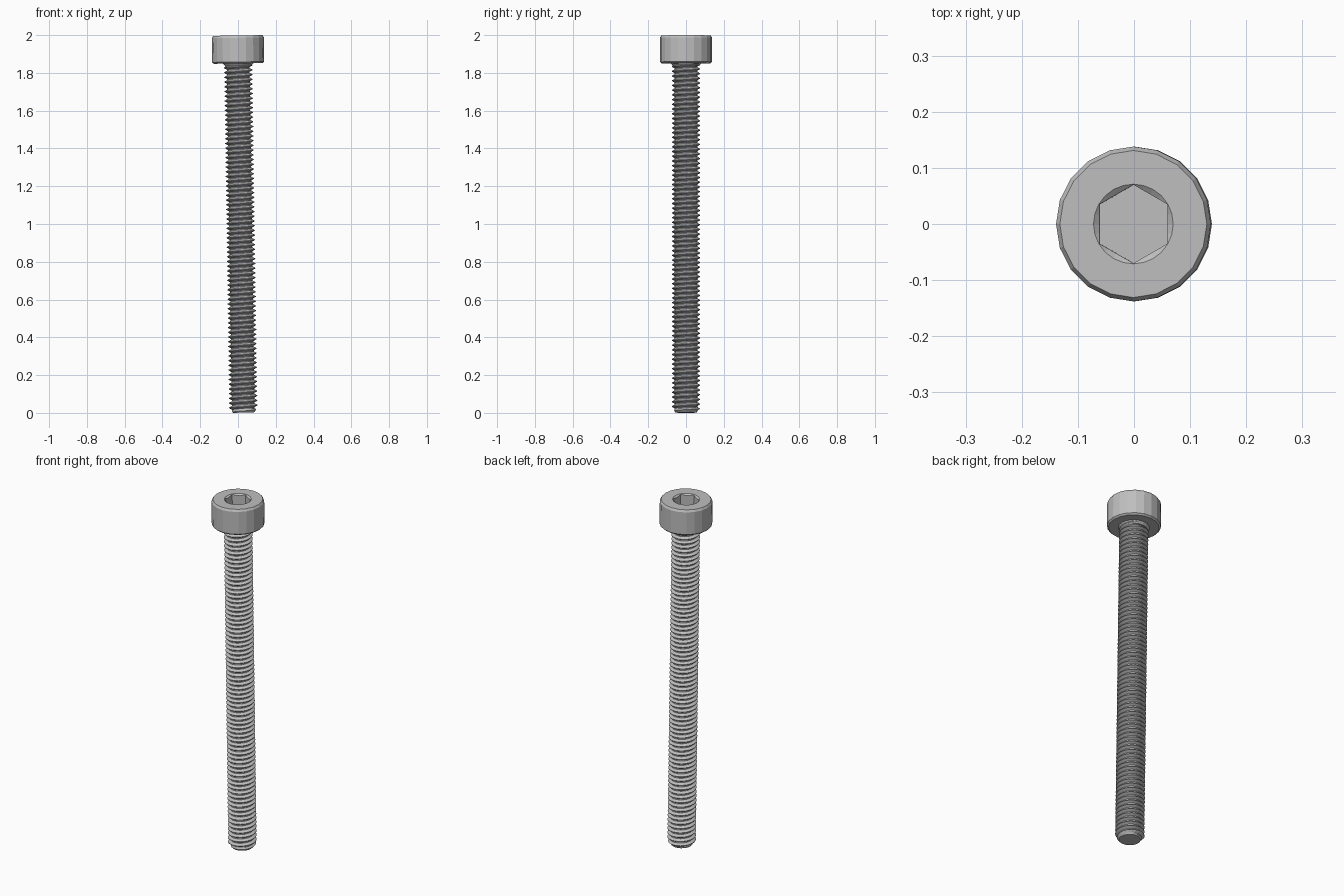
import bpy, bmesh
from math import pi, cos, sin
from mathutils import Matrix

if "Cube" in bpy.data.objects:
    bpy.data.objects.remove(bpy.data.objects["Cube"])

TOP, SEAT, END = 1.998, 1.85, 0.001      # head top, underside of head, shaft tip
PITCH, CREST, ROOT = 0.025, 0.075, 0.06  # thread
HEAD_R, SOCKET_R, DEPTH = 0.138, 0.071, 0.08

steel = bpy.data.materials.new("steel grey")
steel.use_nodes = True
steel.diffuse_color = (0.52, 0.52, 0.52, 1)
steel.node_tree.nodes["Principled BSDF"].inputs["Base Color"].default_value = steel.diffuse_color

# The whole screw leans very slightly sideways about its head
lean = (Matrix.Translation((0, 0, 1.92)) @ Matrix.Rotation(-0.0148, 4, 'Y')
        @ Matrix.Translation((0, 0, -1.92)))


def finish(bm, name):
    bmesh.ops.recalc_face_normals(bm, faces=bm.faces)
    bm.transform(lean)
    mesh = bpy.data.meshes.new(name)
    bm.to_mesh(mesh)
    bm.free()
    mesh.materials.append(steel)
    bpy.context.collection.objects.link(bpy.data.objects.new(name, mesh))


def ring(bm, points):
    return [bm.verts.new(p) for p in points]


def circle(r, z, n):
    return [(r * sin(2 * pi * i / n), r * cos(2 * pi * i / n), z) for i in range(n)]


def bridge(bm, a, b):
    for i in range(len(a)):
        j = (i + 1) % len(a)
        bm.faces.new((a[i], a[j], b[j], b[i]))


def loop_edges(bm, loop):
    return [bm.edges.get((loop[i - 1], loop[i])) for i in range(len(loop))]


# Cylindrical head with neck fillet, chamfered rims and hexagonal socket
bm = bmesh.new()
profile = [(0.069, SEAT - 0.014), (0.08, SEAT), (0.129, SEAT), (HEAD_R, SEAT + 0.008),
           (HEAD_R, TOP - 0.012), (0.131, TOP)]
rings = [ring(bm, circle(r, z, 20)) for r, z in profile]
for a, b in zip(rings, rings[1:]):
    bridge(bm, a, b)
bm.faces.new(rings[0])

N = 24
rim = ring(bm, circle(SOCKET_R, TOP, N))
hexagon = []
for i in range(N):
    a = 2 * pi * i / N
    r = 0.07 * cos(pi / 6) / cos(a % (pi / 3) - pi / 6)
    hexagon.append((r * sin(a), r * cos(a), r))
lip = ring(bm, [(x, y, TOP - 0.8 * (SOCKET_R - r)) for x, y, r in hexagon])
floor = ring(bm, [(x, y, TOP - DEPTH) for x, y, r in hexagon])
bridge(bm, rim, lip)
bridge(bm, lip, floor)
bm.faces.new(floor)
bmesh.ops.triangle_fill(bm, use_beauty=True,
                        edges=loop_edges(bm, rings[-1]) + loop_edges(bm, rim))
finish(bm, "socket_head")

# Threaded shaft: right-hand helical grid, trimmed flat at both ends
bm = bmesh.new()
thread = [(0, ROOT), (0.2, ROOT), (0.54, CREST), (0.66, CREST)]
turns = int(SEAT / PITCH) + 3
columns = []
for j in range(N + 1):
    a = 2 * pi * j / N
    column = []
    for t in range(-2, turns):
        for f, r in thread:
            z = min(max((t + f + j / N) * PITCH, END), SEAT + 0.005)
            r = min(r, 0.055 + 0.9 * (z - END))      # chamfered tip
            if z > SEAT:
                r = ROOT
            column.append(bm.verts.new((r * cos(a), r * sin(a), z)))
    columns.append(column)
for a, b in zip(columns, columns[1:]):
    for k in range(len(a) - 1):
        bm.faces.new((a[k], b[k], b[k + 1], a[k + 1]))
bmesh.ops.remove_doubles(bm, verts=bm.verts, dist=0.00002)
tip = [e for e in bm.edges if e.is_boundary and e.verts[0].co.z < END + 0.0001]
bmesh.ops.holes_fill(bm, edges=tip, sides=0)
finish(bm, "threaded_shaft")
